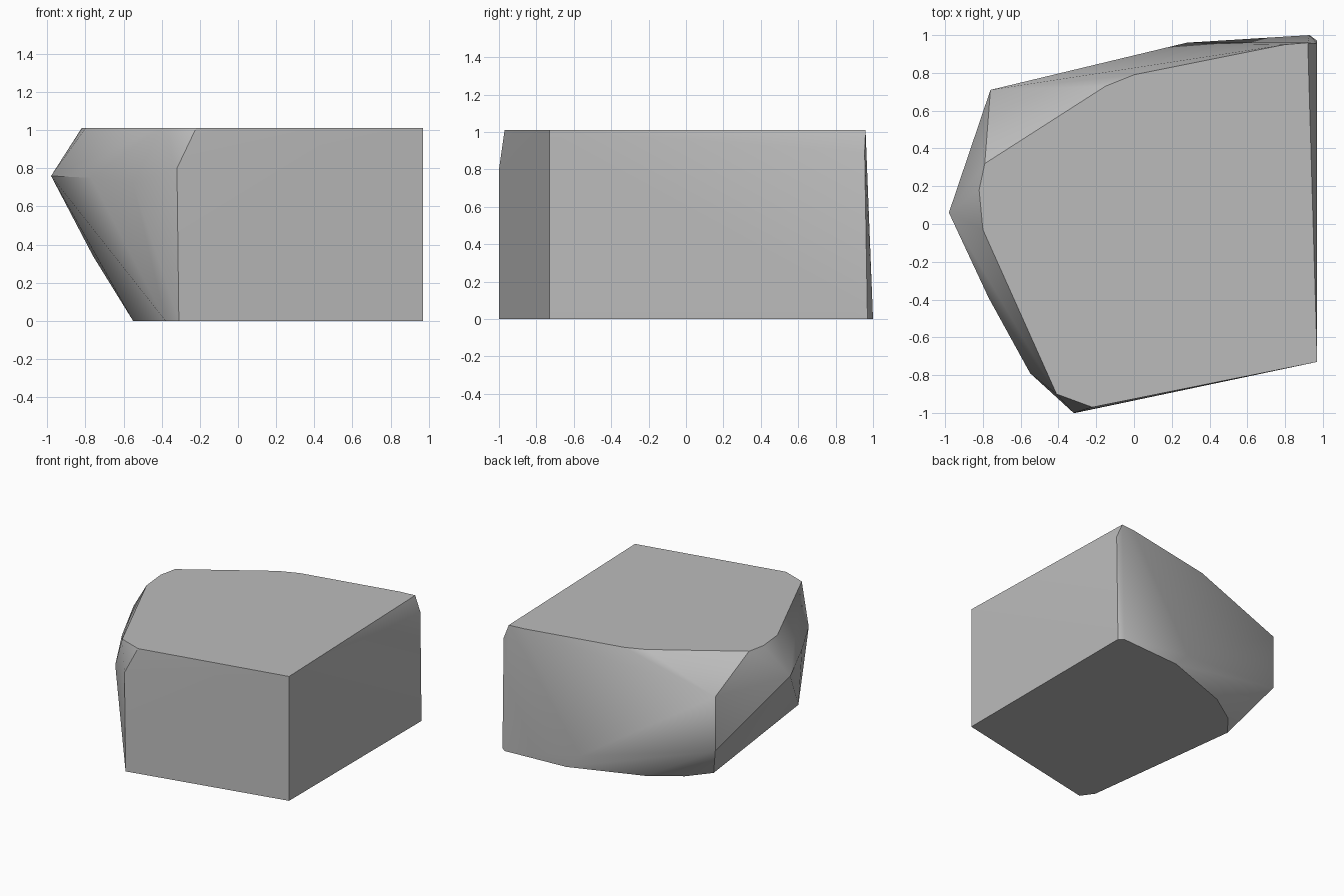
import bpy
import bmesh
import math

# Remove the default object
cube = bpy.data.objects.get("Cube")
if cube:
    bpy.data.objects.remove(cube, do_unlink=True)

HEIGHT = 1.01

# Flat underside outline
floor_outline = [(.97, -.73), (.97, .97), (.93, 1), (.4, .967), (-.17, .76),
                 (-.41, .6), (-.55, .43), (-.38, -.9), (-.31, -1)]

# Flat top outline
top_outline = [(.97, -.73), (.92, .96), (.8, .95), (0, .79), (-.15, .73),
               (-.79, .32), (-.82, .18), (-.8, -.03), (-.41, -.9), (-.22, -.97)]

# Corners that bulge out between the two flat faces
side_corners = [(.97, .955, .89), (.28, .96, .12), (-.76, .71, .78),
                (-.76, .71, .34), (-.98, .06, .76), (-.77, -.39, .75),
                (-.55, -.79, .72), (-.32, -1, .8)]


def at_height(outline, z):
    return [(x, y, z) for x, y in outline]


def make_material(name, color):
    mat = bpy.data.materials.new(name)
    mat.use_nodes = True
    mat.diffuse_color = color
    mat.node_tree.nodes["Principled BSDF"].inputs["Base Color"].default_value = color
    return mat


def make_hull(name, points, mat):
    """Wrap a convex block around the corner points."""
    bm = bmesh.new()
    for point in points:
        bm.verts.new(point)
    result = bmesh.ops.convex_hull(bm, input=bm.verts[:])
    unused = {item for item in result["geom_interior"] + result["geom_unused"]
              if isinstance(item, bmesh.types.BMVert)}
    bmesh.ops.delete(bm, geom=list(unused), context="VERTS")
    # Merge the triangles of the flat faces
    bmesh.ops.dissolve_limit(bm, angle_limit=math.radians(1),
                             verts=bm.verts[:], edges=bm.edges[:])
    bmesh.ops.recalc_face_normals(bm, faces=bm.faces[:])
    mesh = bpy.data.meshes.new(name)
    bm.to_mesh(mesh)
    bm.free()
    mesh.materials.append(mat)
    obj = bpy.data.objects.new(name, mesh)
    bpy.context.collection.objects.link(obj)
    return obj


# Single cut boulder
stone_grey = make_material("stone_grey", (.5, .5, .5, 1))
corners = at_height(floor_outline, 0) + at_height(top_outline, HEIGHT) + side_corners
boulder = make_hull("boulder", corners, stone_grey)

# Smooth the worn sides and keep the cut edges sharp
bpy.ops.object.select_all(action="DESELECT")
boulder.select_set(True)
bpy.context.view_layer.objects.active = boulder
bpy.ops.object.shade_smooth_by_angle(angle=math.radians(30))
